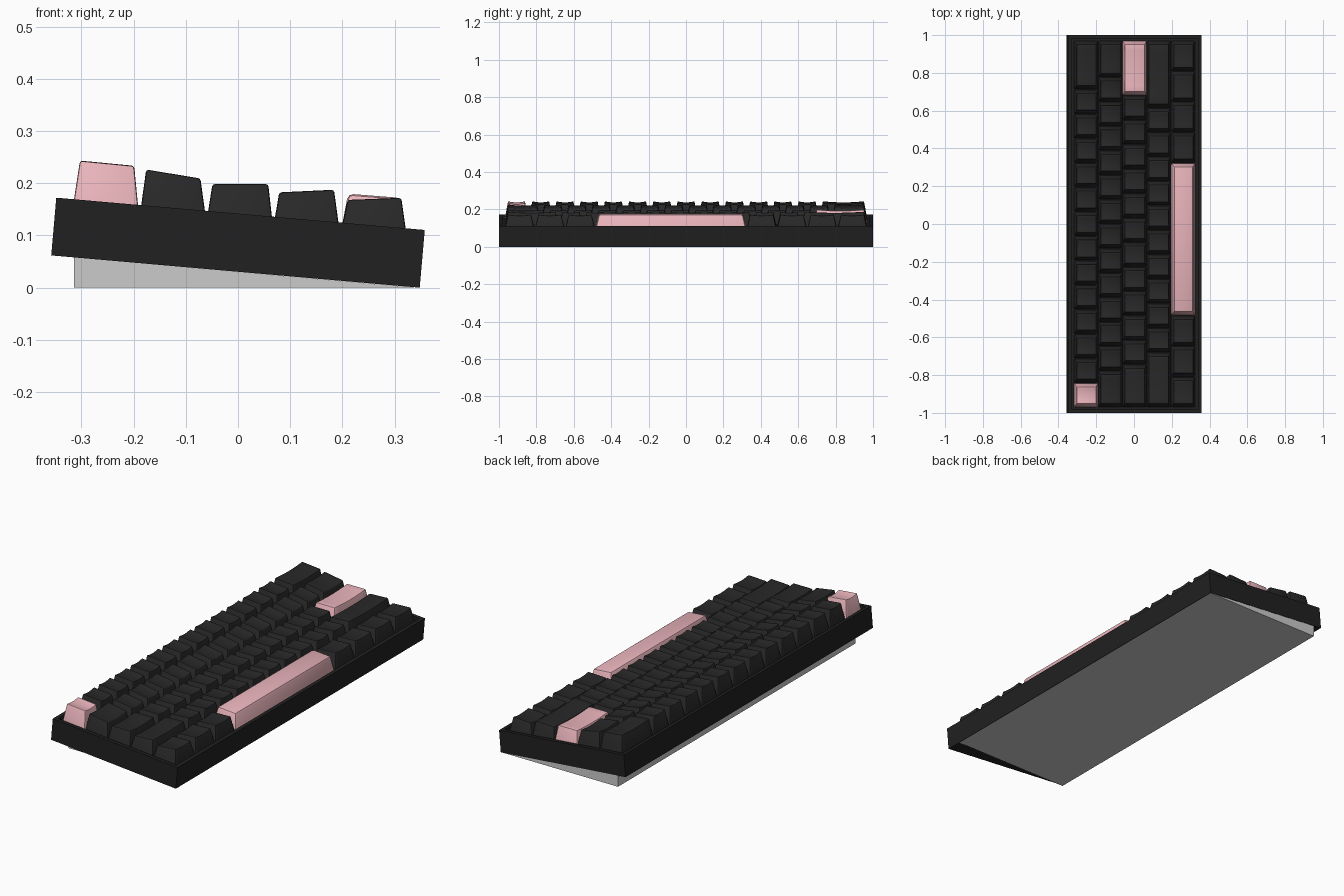
import bpy, bmesh
from math import radians, tan
from mathutils import Matrix

if "Cube" in bpy.data.objects:
    bpy.data.objects.remove(bpy.data.objects["Cube"])

TILT = radians(5)
CASE_W, CASE_H = 0.709, 0.111
CASE_Z = 0.0862
WELL = 0.018


def material(name, rgb):
    m = bpy.data.materials.new(name)
    m.diffuse_color = (*rgb, 1)
    m.use_nodes = True
    m.node_tree.nodes["Principled BSDF"].inputs["Base Color"].default_value = m.diffuse_color
    return m


case_black = material("case_black", (0.015, 0.015, 0.015))
key_black = material("key_black", (0.021, 0.021, 0.021))
key_pink = material("key_pink", (0.82, 0.46, 0.50))


def finish(bm, name, mat=None, smooth=False):
    bmesh.ops.recalc_face_normals(bm, faces=bm.faces)
    me = bpy.data.meshes.new(name)
    bm.to_mesh(me)
    bm.free()
    if mat:
        me.materials.append(mat)
    if smooth:
        me.shade_smooth()
        me.set_sharp_from_angle(angle=radians(35))
    ob = bpy.data.objects.new(name, me)
    bpy.context.collection.objects.link(ob)
    return ob


def case_top(x):
    return 0.1415 - (x - 0.0048) * tan(TILT)


# Tilted case with a recessed well
bm = bmesh.new()
bmesh.ops.create_cube(bm, size=1, matrix=Matrix.Diagonal((CASE_W, 2, CASE_H, 1)))
bm.normal_update()
top = max(bm.faces, key=lambda f: f.calc_center_median().z)
bmesh.ops.inset_region(bm, faces=[top], thickness=0.026)
floor = bmesh.ops.extrude_discrete_faces(bm, faces=[top])["faces"][0]
bmesh.ops.translate(bm, verts=floor.verts, vec=(0, 0, -WELL))
bmesh.ops.transform(bm, verts=bm.verts,
                    matrix=Matrix.Translation((0, 0, CASE_Z)) @ Matrix.Rotation(TILT, 4, 'Y'))
finish(bm, "case", case_black)

# Wedge foot under the case
bm = bmesh.new()
profile = [(-0.314, 0), (0.346, 0), (-0.314, 0.058)]
ends = [[bm.verts.new((x, y, z)) for x, z in profile] for y in (-0.92, 0.998)]
bm.faces.new(ends[0])
bm.faces.new(ends[1])
for i in range(3):
    j = (i + 1) % 3
    bm.faces.new((ends[0][i], ends[0][j], ends[1][j], ends[1][i]))
finish(bm, "wedge_foot")


# Tapered keycap: side profile (base x, top x/z, top x/z, base x), dished across y
def keycap(name, prof, y0, y1, mat, dish=0.006, bevel=0.005, cols=8):
    xa, (xb, zb), (xc, zc), xd = prof
    bm = bmesh.new()
    mid, half = (y0 + y1) / 2, (y1 - y0) / 2
    rings = []
    for i in range(cols + 1):
        t = -1 + 2 * i / cols
        yb, yt = mid + t * half, mid + t * (half - 0.017)
        dip = dish * (1 - t * t)
        pts = [(xa, yb, case_top(xa) - WELL), (xb, yt, zb - dip),
               (xc, yt, zc - dip), (xd, yb, case_top(xd) - WELL)]
        rings.append([bm.verts.new(p) for p in pts])
    for a, b in zip(rings, rings[1:]):
        for k in range(4):
            m = (k + 1) % 4
            bm.faces.new((a[k], a[m], b[m], b[k]))
    bm.faces.new(rings[0])
    bm.faces.new(rings[-1])
    bmesh.ops.recalc_face_normals(bm, faces=bm.faces)
    # round the top rim and the four corners
    pairs = [(a[k], b[k]) for a, b in zip(rings, rings[1:]) for k in (1, 2)]
    for r in (rings[0], rings[-1]):
        pairs += [(r[0], r[1]), (r[1], r[2]), (r[2], r[3])]
    edges = [bm.edges.get(p) for p in pairs]
    bmesh.ops.bevel(bm, geom=edges, offset=bevel, segments=2, profile=0.5,
                    affect='EDGES', clamp_overlap=True)
    finish(bm, name, mat, smooth=True)


# Row side profiles and key widths in key units
rows = [
    ((-0.317, (-0.303, 0.244), (-0.199, 0.234), -0.190), [1] * 13 + [2]),
    ((-0.188, (-0.176, 0.227), (-0.072, 0.210), -0.061), [1.5] + [1] * 12 + [1.5]),
    ((-0.060, (-0.049, 0.199), (0.058, 0.199), 0.067), [1.75] + [1] * 11 + [2.25]),
    ((0.068, (0.079, 0.183), (0.184, 0.188), 0.195), [2.25] + [1] * 10 + [2.75]),
    ((0.197, (0.210, 0.169), (0.313, 0.173), 0.324), [1.25] * 3 + [6.25] + [1.25] * 4),
]
space_profile = (0.197, (0.211, 0.180), (0.313, 0.172), 0.324)
accents = {(0, 0): "escape_key", (2, 12): "enter_key", (4, 3): "space_bar"}
UNIT, GAP = 1.942 / 15, 0.0025

# All keycaps, row by row
for r, (prof, widths) in enumerate(rows):
    y = -0.971
    for c, w in enumerate(widths):
        y0, y1 = y + GAP, y + w * UNIT - GAP
        y += w * UNIT
        name = accents.get((r, c), f"key_row{r + 1}_{c + 1:02d}")
        if name == "space_bar":
            keycap(name, space_profile, y0, y1, key_pink, dish=0, bevel=0.010, cols=1)
        else:
            keycap(name, prof, y0, y1, key_pink if (r, c) in accents else key_black)
